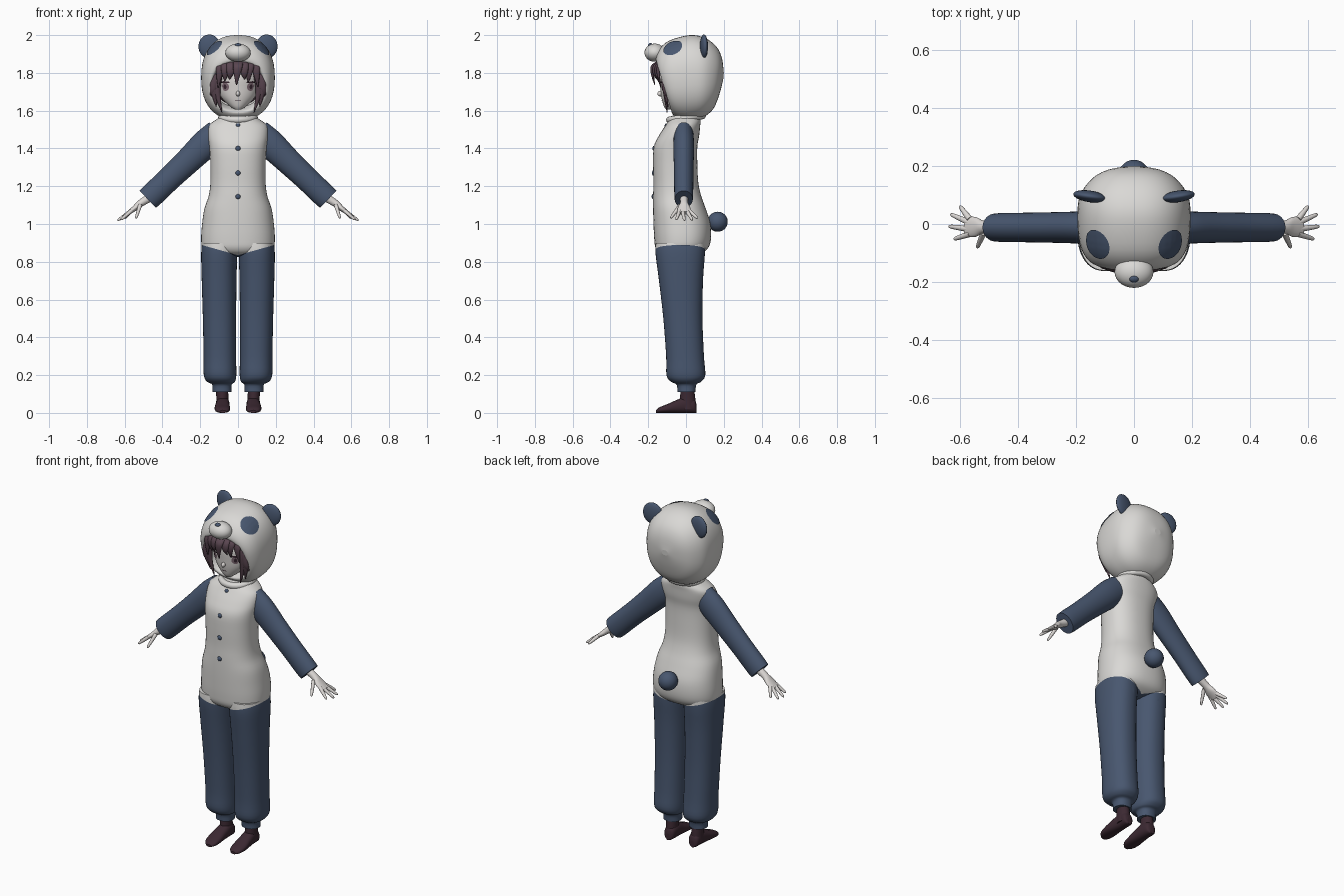
import bpy, bmesh, math
from mathutils import Vector

cube = bpy.data.objects.get("Cube")
if cube:
    bpy.data.objects.remove(cube, do_unlink=True)


def material(name, r, g, b):
    m = bpy.data.materials.new(name)
    m.use_nodes = True
    m.diffuse_color = (r, g, b, 1)
    bsdf = next(n for n in m.node_tree.nodes if n.type == 'BSDF_PRINCIPLED')
    bsdf.inputs["Base Color"].default_value = (r, g, b, 1)
    bsdf.inputs["Roughness"].default_value = 0.8
    return m


WHITE = material("suit white", .70, .69, .67)
BLUE = material("suit blue", .065, .095, .16)
SKIN = material("skin", .72, .69, .67)
HAIR = material("hair plum", .10, .06, .08)
SOCK = material("sock dark plum", .045, .022, .032)
IRIS = material("iris mauve", .22, .15, .18)
LASH = material("lash dark", .04, .02, .03)


def finish(name, bm, *mats):
    for f in bm.faces:
        f.smooth = True
    me = bpy.data.meshes.new(name)
    bm.to_mesh(me)
    bm.free()
    for m in mats:
        me.materials.append(m)
    ob = bpy.data.objects.new(name, me)
    bpy.context.collection.objects.link(ob)
    return ob


def spline(a, b, c, d, t):
    return .5 * (2 * b + (c - a) * t + (2 * a - 5 * b + 4 * c - d) * t * t
                 + (3 * b - a - 3 * c + d) * t ** 3)


def loft(name, rings, mats, n=32, e=2, steps=4, cap=True, hem=False, facing=None):
    """Skin over rings of (centre, half-axis U, half-axis V), splined between."""
    rings = [[Vector(v) for v in r] for r in rings]
    last = len(rings) - 1
    dense = []
    for i in range(last):
        four = [rings[max(0, min(last, i + k))] for k in (-1, 0, 1, 2)]
        for j in range(steps):
            dense.append([spline(*[r[k] for r in four], j / steps) for k in range(3)])
    dense.append(rings[-1])
    bm = bmesh.new()
    loops = []
    for c, u, v in dense:
        loop = []
        for i in range(n):
            a = math.tau * i / n
            x, y = [math.copysign(abs(w) ** (2 / e), w) for w in (math.cos(a), math.sin(a))]
            loop.append(bm.verts.new(c + u * x + v * y))
        loops.append(loop)
    for p, q in zip(loops, loops[1:]):
        for i in range(n):
            bm.faces.new((p[i], p[(i + 1) % n], q[(i + 1) % n], q[i]))
    ends = [bm.faces.new(loops[-1])]
    if cap:
        ends.append(bm.faces.new(loops[0]))
        for f in ends:
            for edge in f.edges:
                edge.smooth = False
    bmesh.ops.recalc_face_normals(bm, faces=bm.faces)
    if facing and ends[0].normal.dot(Vector(facing)) < 0:
        bmesh.ops.reverse_faces(bm, faces=bm.faces)
    if hem:
        # Trouser line: a shallow V, low at the crotch and high at the hips
        for s in (-1, 1):
            bmesh.ops.bisect_plane(bm, geom=bm.verts[:] + bm.edges[:] + bm.faces[:],
                                   plane_co=(0, 0, .835), plane_no=(-.28 * s, 0, 1))
        for f in bm.faces:
            c = f.calc_center_median()
            f.material_index = int(c.z < .835 + .28 * abs(c.x))
    return finish(name, bm, *mats)


def upright(rows):
    """Level rings from (z, x centre, half width, front y, back y)."""
    return [((x, (f + b) / 2, z), (w, 0, 0), (0, (b - f) / 2, 0)) for z, x, w, f, b in rows]


def flip(rings, s):
    return [[(s * v[0], v[1], v[2]) for v in r] for r in rings]


def ball(name, loc, size, mat, rot=(0, 0, 0)):
    bm = bmesh.new()
    bmesh.ops.create_uvsphere(bm, u_segments=28, v_segments=18, radius=1)
    ob = finish(name, bm, mat)
    ob.location, ob.scale, ob.rotation_euler = loc, size, rot
    return ob


def patch(name, loc, normal, w, h, mat, target, offset):
    """Thin oval wrapped on to a surface."""
    nrm = Vector(normal).normalized()
    u = nrm.cross(Vector((0, 0, 1))).normalized()
    v = u.cross(nrm)
    rings = [(loc, u * w * k, v * h * k) for k in (1, .7, .4, .1)]
    ob = loft(name, rings, [mat], cap=False, steps=2, facing=nrm)
    wrap = ob.modifiers.new("wrap", 'SHRINKWRAP')
    wrap.target, wrap.offset = target, offset
    wrap.wrap_mode = 'ABOVE_SURFACE'


# Body of the suit
loft("torso", upright([
    (.825, 0, .05, -.06, .03), (.84, 0, .13, -.13, .075), (.87, 0, .185, -.16, .115),
    (.92, 0, .195, -.168, .132), (1.0, 0, .19, -.172, .13), (1.08, 0, .178, -.174, .105),
    (1.15, 0, .155, -.174, .08), (1.22, 0, .146, -.172, .065), (1.32, 0, .146, -.174, .06),
    (1.41, 0, .152, -.17, .06), (1.47, 0, .16, -.142, .07), (1.52, 0, .155, -.11, .075),
    (1.55, 0, .12, -.09, .078), (1.575, 0, .08, -.07, .07)]),
    [WHITE, BLUE], n=48, e=2.3, hem=True)
ball("tail", (0, .168, 1.012), (.053, .053, .053), BLUE)
for z, y in ((1.52, -.105), (1.4, -.17), (1.27, -.173), (1.145, -.174)):
    ball("button", (0, y, z), (.013, .008, .013), BLUE)
bpy.ops.mesh.primitive_torus_add(location=(0, 0, 1.562), major_radius=.088, minor_radius=.018,
                                 major_segments=36, minor_segments=12, rotation=(.12, 0, 0))
collar = bpy.context.object
collar.name = "collar"
collar.data.materials.append(WHITE)
bpy.ops.object.shade_smooth()

# Hood: rings run from inside the face opening, round the rim, to the back
hood_rows = [(-.02, 1.85, -.02, 1.62, .12), (-.13, 1.855, -.06, 1.605, .13),
             (-.16, 1.87, -.075, 1.59, .145), (-.145, 1.92, -.06, 1.57, .17),
             (-.09, 1.97, -.03, 1.555, .188), (.02, 2.0, .02, 1.55, .195),
             (.1, 1.985, .09, 1.565, .187), (.16, 1.94, .145, 1.61, .148),
             (.19, 1.88, .178, 1.69, .095), (.2, 1.8, .198, 1.77, .02)]
hood = loft("hood", [((0, (yt + yb) / 2, (zt + zb) / 2), (w, 0, 0), (0, (yt - yb) / 2, (zt - zb) / 2))
                     for yt, zt, yb, zb, w in hood_rows], [WHITE], n=48, e=2.35)
ball("hood_snout", (0, -.165, 1.907), (.067, .055, .048), WHITE)
ball("hood_nose", (0, -.19, 1.948), (.016, .012, .009), BLUE, (.5, 0, 0))

# Head
face = loft("face", upright([
    (1.605, 0, .015, -.105, -.07), (1.625, 0, .045, -.118, -.03), (1.67, 0, .088, -.13, .02),
    (1.72, 0, .108, -.136, .05), (1.78, 0, .114, -.14, .06), (1.85, 0, .095, -.125, .05)]), [SKIN], n=40)
loft("neck", upright([(1.5, 0, .045, -.06, .03), (1.66, 0, .04, -.06, .03)]), [SKIN])
ball("nose", (0, -.136, 1.69), (.011, .016, .014), SKIN)
patch("mouth", (0, -.13, 1.652), (0, -1, 0), .016, .0025, LASH, face, .003)
ball("hair_back", (0, -.005, 1.755), (.137, .105, .13), HAIR)

# Fringe locks: root x, tip x, tip z, half width
for x0, x1, z1, w in ((-.09, -.105, 1.72, .025), (-.065, -.07, 1.755, .026), (-.035, -.045, 1.765, .026),
                      (0, -.008, 1.735, .026), (.03, .035, 1.765, .026), (.06, .055, 1.75, .026),
                      (.09, .105, 1.725, .025)):
    mid = (x0 + x1) / 2
    back = abs(x0) * .35
    loft("fringe_lock", [((x0 * .8, -.1, 1.88), (w, 0, 0), (0, .012, 0)),
                         ((x0, -.168 + back, 1.845), (w, 0, 0), (0, .012, 0)),
                         ((mid, -.178 + back, 1.80), (w * .75, 0, 0), (0, .009, 0)),
                         ((x1, -.165 + back, z1), (.002, 0, 0), (0, .002, 0))], [HAIR], n=12)

for s, side in ((1, "left"), (-1, "right")):
    # Hood ears and eye patches
    ball(side + "_ear", (s * .152, .095, 1.94), (.058, .02, .063), BLUE, (0, 0, s * .15))
    patch(side + "_hood_eye", (s * .128, -.07, 1.935), (s * .62, -.42, .62), .054, .054, BLUE, hood, .004)

    # Eyes
    patch(side + "_iris", (s * .068, -.12, 1.727), (s * .3, -1, 0), .023, .023, IRIS, face, .003)
    patch(side + "_pupil", (s * .068, -.12, 1.727), (s * .3, -1, 0), .009, .013, LASH, face, .005)
    patch(side + "_lash", (s * .07, -.12, 1.751), (s * .3, -1, 0), .031, .005, LASH, face, .006)

    # Long side locks framing the face
    for x0, x1, z1, y1 in ((.105, .085, 1.59, -.10), (.12, .115, 1.62, -.095), (.125, .14, 1.66, -.08)):
        loft(side + "_side_lock", flip([((x0 * .85, -.1, 1.86), (.022, 0, 0), (0, .012, 0)),
                                        ((x0, -.115, 1.78), (.022, 0, 0), (0, .014, 0)),
                                        ((x0 + .006, -.11, 1.70), (.018, 0, 0), (0, .012, 0)),
                                        ((x1, y1, z1), (.002, 0, 0), (0, .002, 0))], s), [HAIR], n=12)

    # Sleeve
    sleeve = [(.1, 1.485, .074, .05), (.17, 1.425, .076, .055), (.26, 1.338, .069, .053),
              (.36, 1.243, .064, .051), (.45, 1.157, .064, .05), (.478, 1.131, .062, .048)]
    loft(side + "_sleeve", flip([((x, -.012, z), (0, d, 0), (r * .7, 0, r * .72))
                                 for x, z, r, d in sleeve], s), [BLUE])

    # Hand
    palm = [(.45, 1.15, .022, .024), (.515, 1.11, .021, .019), (.545, 1.085, .034, .015),
            (.58, 1.058, .035, .010)]
    loft(side + "_palm", flip([((x, -.01, z), (0, w, 0), (t * .6, 0, t * .8))
                               for x, z, w, t in palm], s), [SKIN], n=20)
    for y0, x, y, z in ((.016, .6, .062, 1.03), (.004, .632, .034, 1.02),
                        (-.018, .638, -.008, 1.018), (-.034, .62, -.052, 1.022), (-.03, .54, -.082, 1.03)):
        thumb = y < -.08
        a = Vector((.518, y0, 1.1) if thumb else (.565, y0, 1.07))
        b = Vector((x, y, z))
        d = (b - a).normalized()
        u = d.cross(Vector((.6, 0, .8))).normalized()
        v = u.cross(d)
        loft(side + ("_thumb" if thumb else "_finger"),
             flip([(a.lerp(b, t), u * r, v * r) for t, r in ((0, .011), (.5, .009), (.9, .0065), (1, .002))], s),
             [SKIN], n=12)

    # Trouser leg with gathered cuff
    loft(side + "_leg", flip(upright([
        (.11, .085, .05, -.045, .05), (.15, .085, .052, -.05, .055), (.165, .09, .074, -.08, .08),
        (.2, .095, .086, -.103, .102), (.3, .096, .086, -.105, .095), (.5, .098, .088, -.12, .087),
        (.7, .1, .092, -.143, .09), (.84, .1, .095, -.161, .1), (.9, .1, .09, -.16, .1)]), s),
        [WHITE, BLUE], n=40, e=2.25, hem=True)

    # Sock: ankle and foot
    loft(side + "_ankle", flip(upright([(.02, .083, .034, -.03, .05), (.07, .083, .032, -.032, .05),
                                        (.13, .084, .032, -.028, .042)]), s), [SOCK], n=24)
    foot = [(.056, .04, .012, .08), (.045, .07, .03, .08), (.0, .085, .035, .08),
            (-.05, .068, .038, .082), (-.1, .046, .041, .083), (-.14, .03, .035, .082), (-.16, .014, .016, .08)]
    loft(side + "_foot", flip([((x, y, h / 2), (w, 0, 0), (0, 0, h / 2)) for y, h, w, x in foot], s),
         [SOCK], n=24, e=2.4)
